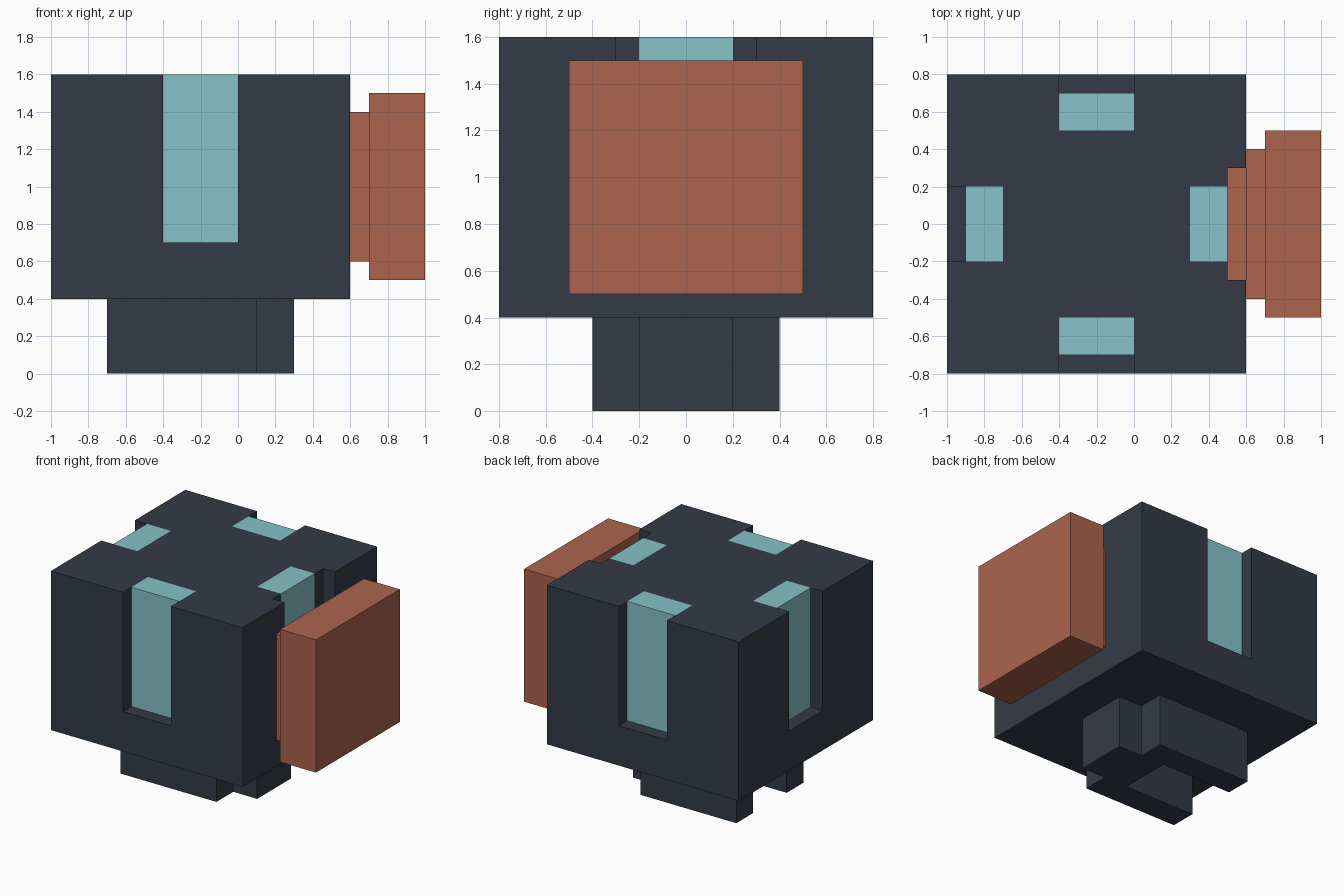
import bpy
from mathutils import Matrix

if "Cube" in bpy.data.objects:
    bpy.data.objects.remove(bpy.data.objects["Cube"])


def material(name, rgb):
    m = bpy.data.materials.new(name)
    m.diffuse_color = (*rgb, 1)
    m.use_nodes = True
    m.node_tree.nodes["Principled BSDF"].inputs["Base Color"].default_value = m.diffuse_color
    return m


DARK = material("dark slate", (0.034, 0.042, 0.061))
TEAL = material("pale teal", (0.235, 0.539, 0.578))
RUST = material("rust orange", (0.413, 0.127, 0.076))


def box(name, x, y, z, mat):
    """Box from (min, max) ranges on each axis."""
    bpy.ops.mesh.primitive_cube_add(size=1)
    ob = bpy.context.object
    ob.name = name
    ranges = (x, y, z)
    centre = [(a + b) / 2 for a, b in ranges]
    size = [b - a for a, b in ranges]
    ob.data.transform(Matrix.Translation(centre) @ Matrix.Diagonal((*size, 1)))
    ob.data.materials.append(mat)
    return ob


def cut(target, x, y, z):
    """Carve a box out of the target."""
    cutter = box("cutter", x, y, z, DARK)
    mod = target.modifiers.new("cut", 'BOOLEAN')
    mod.operation, mod.solver, mod.object = 'DIFFERENCE', 'EXACT', cutter
    bpy.context.view_layer.objects.active = target
    bpy.ops.object.modifier_apply(modifier=mod.name)
    bpy.data.objects.remove(cutter)


# Main body
body = box("body", (-1, 0.6), (-0.8, 0.8), (0.4, 1.6), DARK)

# Open-topped slots with a recessed window in each side
slot_z, window_z = (0.7, 1.8), (0.7, 1.6)
cut(body, (-0.4, 0), (-0.9, -0.5), slot_z)
box("front_window", (-0.4, 0), (-0.7, -0.5), window_z, TEAL)
cut(body, (-0.4, 0), (0.5, 0.9), slot_z)
box("back_window", (-0.4, 0), (0.5, 0.7), window_z, TEAL)
cut(body, (-1.1, -0.7), (-0.2, 0.2), slot_z)
box("left_window", (-0.9, -0.7), (-0.2, 0.2), window_z, TEAL)
cut(body, (0.3, 0.7), (-0.2, 0.2), slot_z)
box("right_window", (0.3, 0.5), (-0.2, 0.2), window_z, TEAL)

# Wider notch on the right holds the stepped plate
cut(body, (0.5, 0.7), (-0.3, 0.3), slot_z)
for name, x, half in (("plate_plug", (0.5, 0.6), 0.3),
                      ("plate_neck", (0.6, 0.7), 0.4),
                      ("plate", (0.7, 1.0), 0.5)):
    box(name, x, (-half, half), (1 - half, 1 + half), RUST)

# C-shaped base, open to the left
box("front_foot", (-0.7, 0.1), (-0.4, -0.2), (0, 0.4), DARK)
box("back_foot", (-0.7, 0.1), (0.2, 0.4), (0, 0.4), DARK)
box("right_foot", (-0.1, 0.3), (-0.2, 0.2), (0, 0.4), DARK)
